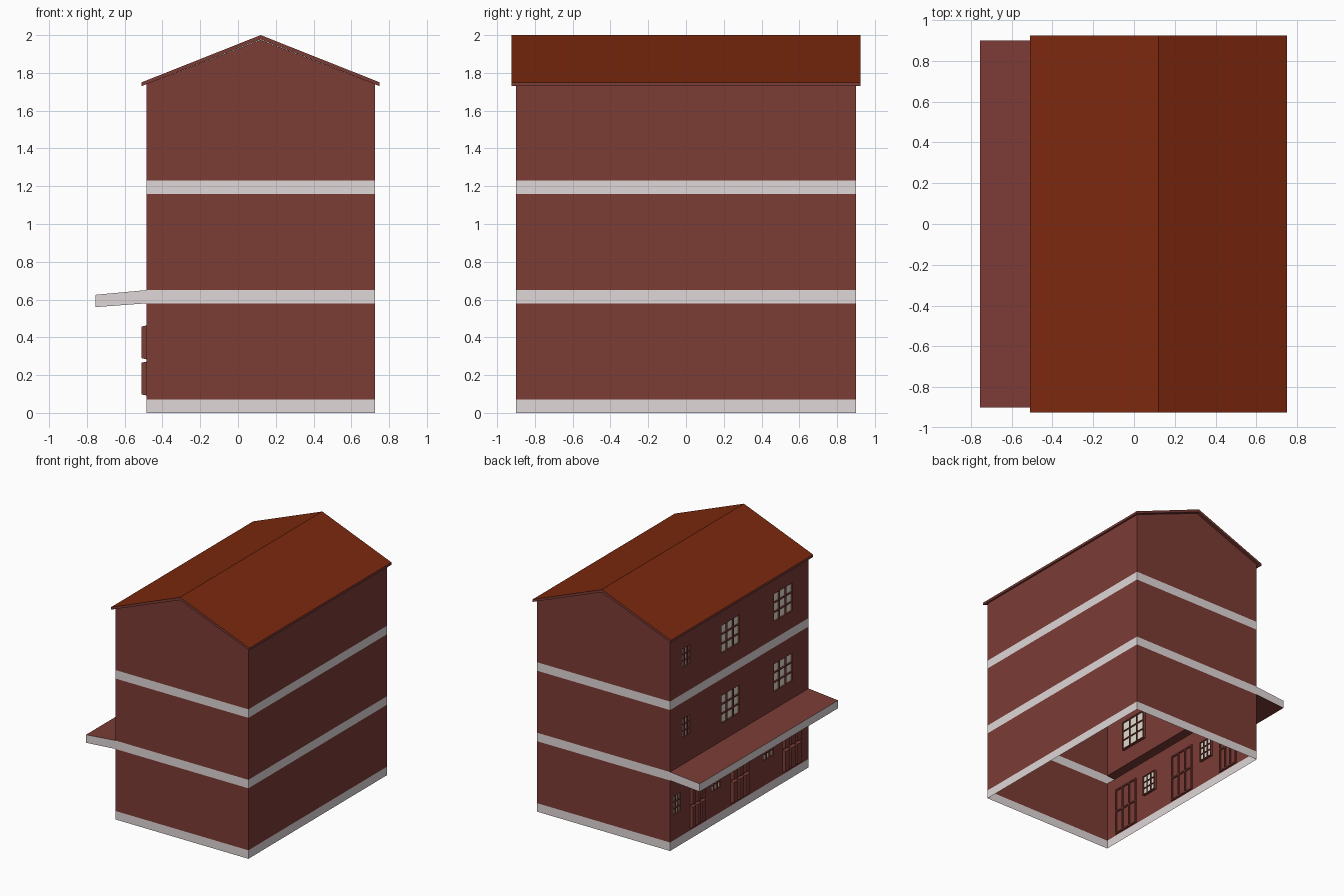
import bpy

if "Cube" in bpy.data.objects:
    bpy.data.objects.remove(bpy.data.objects["Cube"])

def material(name, rgb):
    m = bpy.data.materials.new(name)
    m.diffuse_color = (*rgb, 1)
    m.use_nodes = True
    m.node_tree.nodes["Principled BSDF"].inputs["Base Color"].default_value = m.diffuse_color
    return m

RED, WHITE, TILE, GLASS = 0, 1, 2, 3
MATS = [material("wall_red", (0.20, 0.045, 0.036)),
        material("trim_white", (0.74, 0.68, 0.69)),
        material("roof_brown", (0.20, 0.021, 0.004)),
        material("pane_cream", (0.74, 0.70, 0.60))]

X0, X1, Y, RIDGE = -0.485, 0.725, 0.90, 0.12
EAVE = 1.74
BANDS = [(0, 0.07), (0.58, 0.65), (1.16, 1.23)]
LEVELS = [0, 0.07, 0.58, 0.65, 1.16, 1.23, EAVE]


class Part:
    """Collects polygons and boxes into one flat-shaded object."""
    def __init__(self, name):
        self.name, self.v, self.f, self.m = name, [], [], []

    def poly(self, pts, mat=RED):
        n = len(self.v)
        self.v += pts
        self.f.append(range(n, n + len(pts)))
        self.m.append(mat)

    def prism(self, a, b, mats):
        """Join two matching outlines with sides and caps; mats = sides + both caps."""
        n = len(a)
        for i in range(n):
            j = (i + 1) % n
            self.poly([a[i], a[j], b[j], b[i]], mats[i])
        self.poly(a[::-1], mats[n])
        self.poly(b, mats[n + 1])

    def box(self, x0, x1, y0, y1, z0, z1, mat=RED, taper=0.0):
        t = taper
        back = [(x1, y0, z0), (x1, y0, z1), (x1, y1, z1), (x1, y1, z0)]
        front = [(x0, y0 + t, z0 + t), (x0, y0 + t, z1 - t),
                 (x0, y1 - t, z1 - t), (x0, y1 - t, z0 + t)]
        self.prism(back, front, [mat] * 6)

    def build(self):
        me = bpy.data.meshes.new(self.name)
        me.from_pydata(self.v, [], [list(f) for f in self.f])
        for m in MATS:
            me.materials.append(m)
        for p, m in zip(me.polygons, self.m):
            p.material_index = m
        me.update()
        ob = bpy.data.objects.new(self.name, me)
        bpy.context.collection.objects.link(ob)


def tone(z):
    return WHITE if any(a <= z <= b for a, b in BANDS) else RED


# Openings on the street side: (y0, y1, z0, z1)
windows = []
for top in (1.03, 1.607):
    windows += [(-0.70, -0.44, top - 0.245, top), (-0.01, 0.24, top - 0.245, top),
                (0.635, 0.745, top - 0.167, top)]
for y0, y1 in [(-0.45, -0.31), (0.235, 0.37), (0.755, 0.86)]:
    windows.append((y0, y1, 0.27, 0.437))
doors = [(y0, y1, 0.08, 0.475) for y0, y1 in [(-0.795, -0.55), (-0.122, 0.125), (0.455, 0.655)]]
holes = windows + doors + [(-Y, Y, 0.58, 0.65)]

# Street facade: grid of cells, skipping the openings
facade = Part("street_wall")
ys = sorted({-Y, Y} | {v for h in holes for v in h[:2]})
zs = sorted(set(LEVELS) | {v for h in holes for v in h[2:]})
for y0, y1 in zip(ys, ys[1:]):
    for z0, z1 in zip(zs, zs[1:]):
        cy, cz = (y0 + y1) / 2, (z0 + z1) / 2
        if not any(h[0] < cy < h[1] and h[2] < cz < h[3] for h in holes):
            facade.poly([(X0, y0, z0), (X0, y0, z1), (X0, y1, z1), (X0, y1, z0)], tone(cz))
facade.build()

# Plain walls with white bands
walls = Part("plain_walls")
for (ax, ay), (bx, by) in [((X0, -Y), (X1, -Y)), ((X1, -Y), (X1, Y)), ((X1, Y), (X0, Y))]:
    for z0, z1 in zip(LEVELS, LEVELS[1:]):
        walls.poly([(ax, ay, z0), (bx, by, z0), (bx, by, z1), (ax, ay, z1)], tone((z0 + z1) / 2))
# Gables
walls.poly([(X0, -Y, EAVE), (X1, -Y, EAVE), (RIDGE, -Y, 1.975)])
walls.poly([(X1, Y, EAVE), (X0, Y, EAVE), (RIDGE, Y, 1.975)])
walls.build()

# Roof slab
roof = Part("roof")
outline = [(-0.51, 1.75), (RIDGE, 2.0), (0.75, 1.75), (0.75, 1.73), (RIDGE, 1.977), (-0.51, 1.73)]
front, back = ([(x, y, z) for x, z in outline] for y in (-0.925, 0.925))
roof.prism(front, back, [TILE, TILE, RED, RED, RED, RED, RED, RED])
roof.build()

# Hollow awning, open towards the building
awning = Part("awning")
outline = [(X0, 0.65), (-0.755, 0.625), (-0.755, 0.56), (X0, 0.58)]
a, b = ([(x, y, z) for x, z in outline] for y in (-Y, Y))
for i, m in enumerate([RED, WHITE, RED]):
    awning.poly([a[i], b[i], b[i + 1], a[i + 1]], m)
awning.poly(a, WHITE)
awning.poly(b[::-1], WHITE)
awning.build()


def lattice(part, rect, cols, rows, bar, x0, x1):
    """Grid of bars filling a rectangle."""
    y0, y1, z0, z1 = rect
    for i in range(cols + 1):
        y = y0 + (y1 - y0 - bar) * i / cols
        part.box(x0, x1, y, y + bar, z0, z1)
    for i in range(rows + 1):
        z = z0 + (z1 - z0 - bar) * i / rows
        part.box(x0, x1, y0, y1, z, z + bar)


# Windows: three by three panes behind glazing bars
for n, r in enumerate(windows):
    w = Part(f"window_{n + 1}")
    lattice(w, r, 3, 3, 0.009 if r[1] - r[0] > 0.2 else 0.007, X0, X0 + 0.02)
    y0, y1, z0, z1 = r
    x = X0 + 0.012
    w.poly([(x, y0, z0), (x, y0, z1), (x, y1, z1), (x, y1, z0)], GLASS)
    w.build()

# Doors: frame with two rows of raised, bevelled panels
for n, r in enumerate(doors):
    d = Part(f"door_{n + 1}")
    bar = 0.012
    lattice(d, r, 3, 2, bar, X0, X0 + 0.01)
    step = (r[1] - r[0] - bar) / 3
    for c in range(3):
        y = r[0] + bar + step * c
        for z0, z1 in [(0.092, 0.2715), (0.2835, 0.463)]:
            d.box(-0.51, X0, y, y + step - bar, z0, z1, RED, 0.006)
    d.build()
